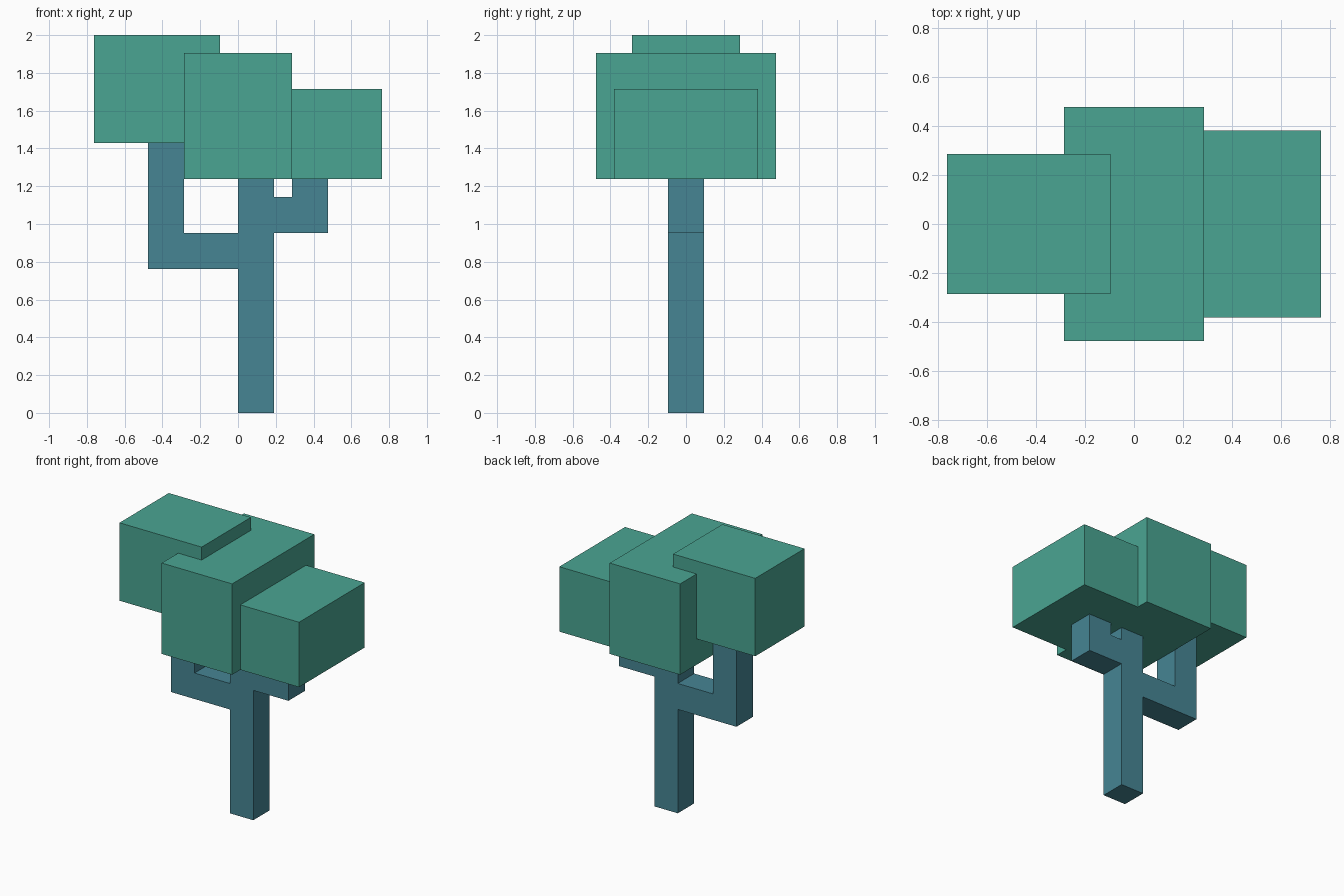
import bpy
import bmesh

cube = bpy.data.objects.get("Cube")
if cube:
    bpy.data.objects.remove(cube, do_unlink=True)

U = 2 / 21  # block unit: the tree is 21 units tall


def make_material(name, color):
    mat = bpy.data.materials.new(name)
    mat.use_nodes = True
    mat.diffuse_color = color
    mat.node_tree.nodes["Principled BSDF"].inputs["Base Color"].default_value = color
    return mat


def extrude_profile(name, outline, half_depth, mat):
    """Extrude an XZ outline (in block units) symmetrically along Y."""
    bm = bmesh.new()
    face = bm.faces.new([bm.verts.new((x * U, -half_depth * U, z * U)) for x, z in outline])
    result = bmesh.ops.extrude_face_region(bm, geom=[face], use_keep_orig=True)
    moved = [v for v in result["geom"] if isinstance(v, bmesh.types.BMVert)]
    bmesh.ops.translate(bm, verts=moved, vec=(0, 2 * half_depth * U, 0))
    bmesh.ops.recalc_face_normals(bm, faces=bm.faces)
    mesh = bpy.data.meshes.new(name)
    bm.to_mesh(mesh)
    bm.free()
    mesh.materials.append(mat)
    obj = bpy.data.objects.new(name, mesh)
    bpy.context.collection.objects.link(obj)
    return obj


def block(name, x0, x1, z0, z1, half_depth, mat):
    return extrude_profile(name, [(x0, z0), (x1, z0), (x1, z1), (x0, z1)], half_depth, mat)


bark = make_material("blue bark", (0.0612, 0.235, 0.296, 1))
leaf = make_material("teal leaf", (0.0685, 0.376, 0.288, 1))

# Trunk with two elbow branches, as one solid
extrude_profile("trunk_and_branches", [
    (0, 0), (2, 0), (2, 10), (5, 10), (5, 13), (3, 13), (3, 12), (2, 12),
    (2, 13), (0, 13), (0, 10), (-3, 10), (-3, 15), (-5, 15), (-5, 8), (0, 8),
], 1, bark)

# Foliage blocks
block("foliage_right", -8, -1, 15, 21, 3, leaf)
block("foliage_middle", -3, 3, 13, 20, 5, leaf)
block("foliage_left", 3, 8, 13, 18, 4, leaf)
